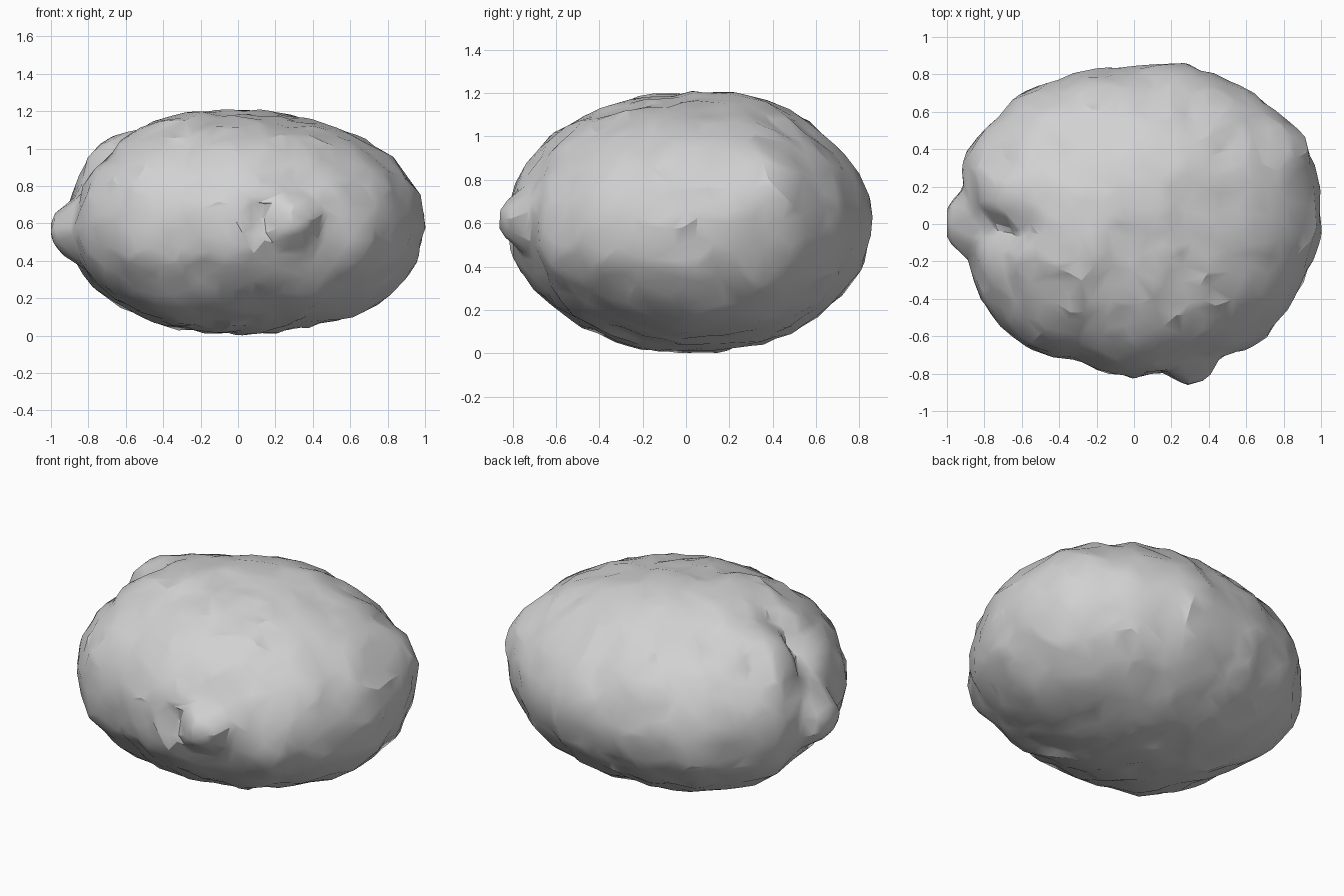
import bpy, bmesh, math
from mathutils import Vector, noise

if "Cube" in bpy.data.objects:
    bpy.data.objects.remove(bpy.data.objects["Cube"], do_unlink=True)

# Waist outline: radius at equal turns, counterclockwise from +x
OUTLINE = [1.0, 1.03, .95, .88, .83, .86, .92, .97,
           .88, .90, .88, .80, .82, .81, .89, .94]
HALF_HEIGHT = .592
MIDDLE = Vector((0, 0, .6))

# Local lumps (positive) and dents (negative): centre, spread, height
LUMPS = [
    ((.31, -.79, .62), .13, .11),     # front knob
    ((.14, -.78, .62), .07, -.06),    # groove beside the knob
    ((.45, -.70, .36), .12, -.02),    # hollow under the knob
    ((.62, -.58, .50), .14, .03),     # ledge beside the knob
    ((-.92, .0, .55), .16, .13),      # side knob
    ((-.82, -.02, .84), .08, -.06),   # crevice on the shoulder
    ((-.70, -.04, .93), .08, -.08),
    ((-.57, -.05, 1.01), .08, -.05),
    ((-.68, .17, .96), .17, .055),    # ridge above the crevice
    ((-.42, .40, 1.05), .09, -.045),  # pits behind the ridge
    ((-.70, .35, .92), .08, -.035),
    ((-.42, -.12, 1.10), .28, .03),   # raised shoulders
    ((.08, .32, 1.14), .30, .03),
    ((.50, .40, 1.02), .25, .015),
    ((.93, .35, .52), .14, -.04),     # dents and lumps on the +x side
    ((.97, .10, .55), .10, -.02),
    ((.80, .45, .80), .16, .02),
    ((.62, -.58, .38), .08, .025),
    ((.85, -.37, .50), .12, .02),
    ((.72, .05, .22), .30, .015),
    ((.20, .84, .60), .25, .015),     # back swelling
    ((-.25, -.68, .30), .14, -.02),   # front chips
    ((.05, -.60, .18), .28, -.02),
    ((-.50, -.62, .45), .14, .015),
]


def waist(angle):
    """Smoothly blended outline radius at an angle."""
    count = len(OUTLINE)
    place = angle / math.tau % 1 * count
    i = int(place) % count
    t = place - int(place)
    t = t * t * (3 - 2 * t)
    return OUTLINE[i] * (1 - t) + OUTLINE[(i + 1) % count] * t


def lump_push(base, centre, spread, height):
    """Round-topped lumps, pointed dents."""
    power = 3 if height > 0 else 2
    return height * math.exp(-((base - Vector(centre)).length / spread) ** power)


def rock_point(direction):
    flat = math.hypot(direction.x, direction.y)
    power = 2.05 if direction.z > 0 else 2.1
    radius = ((flat / waist(math.atan2(direction.y, direction.x))) ** power
              + (abs(direction.z) / HALF_HEIGHT) ** power) ** (-1 / power)
    base = MIDDLE + direction * radius
    push = sum(lump_push(base, *lump) for lump in LUMPS)
    # Broad unevenness, creases and finer chipping
    push += .010 * noise.noise(base * 3) + .012 * noise.noise(base * 9)
    push += .006 - .03 * abs(noise.noise(base * 5))
    return base + direction * push


# Rock body
bm = bmesh.new()
bmesh.ops.create_icosphere(bm, subdivisions=6, radius=1)
for v in bm.verts:
    v.co = rock_point(v.co.normalized())
mesh = bpy.data.meshes.new("rock")
bm.to_mesh(mesh)
bm.free()
rock = bpy.data.objects.new("rock", mesh)
bpy.context.collection.objects.link(rock)

# Uneven facets
bpy.context.view_layer.objects.active = rock
rock.select_set(True)
facets = rock.modifiers.new("facets", "DECIMATE")
facets.ratio = .11
bpy.ops.object.modifier_apply(modifier=facets.name)
bpy.ops.object.shade_smooth_by_angle(angle=math.radians(25))

# Plain grey stone
stone = bpy.data.materials.new("grey stone")
stone.use_nodes = True
grey = (.64, .64, .64, 1)
stone.diffuse_color = grey
stone.node_tree.nodes["Principled BSDF"].inputs["Base Color"].default_value = grey
rock.data.materials.append(stone)
